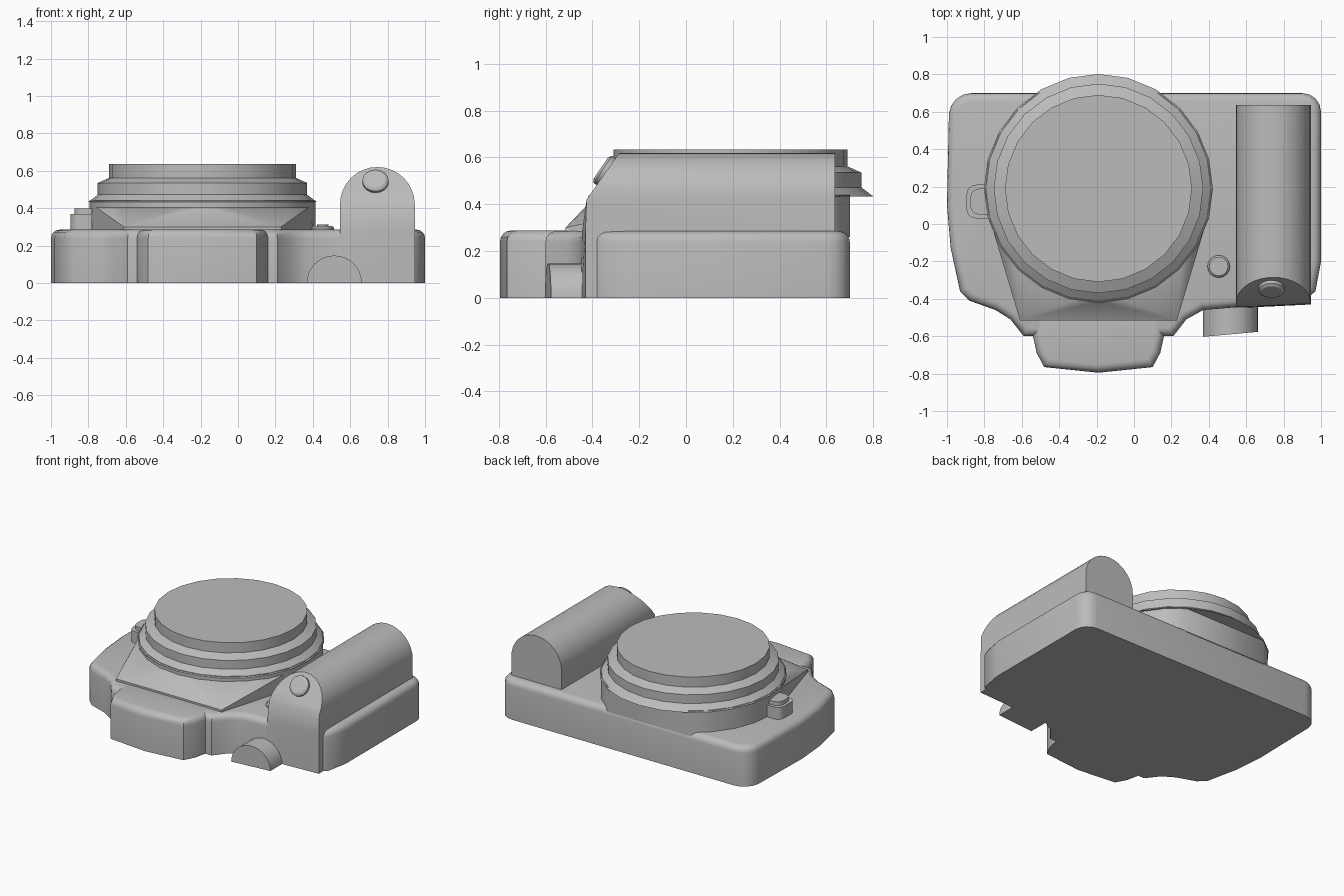
import bpy, bmesh, math
from mathutils import Vector

if "Cube" in bpy.data.objects:
    bpy.data.objects.remove(bpy.data.objects["Cube"])

grey = bpy.data.materials.new("mid grey")
grey.use_nodes = True
grey.diffuse_color = (0.5, 0.5, 0.5, 1)
grey.node_tree.nodes["Principled BSDF"].inputs["Base Color"].default_value = (0.5, 0.5, 0.5, 1)


def finish(name, bm, angle=30):
    bmesh.ops.recalc_face_normals(bm, faces=bm.faces)
    mesh = bpy.data.meshes.new(name)
    bm.to_mesh(mesh)
    bm.free()
    mesh.materials.append(grey)
    obj = bpy.data.objects.new(name, mesh)
    bpy.context.collection.objects.link(obj)
    bpy.ops.object.select_all(action="DESELECT")
    obj.select_set(True)
    bpy.context.view_layer.objects.active = obj
    bpy.ops.object.shade_smooth_by_angle(angle=math.radians(angle))
    return obj


def slab(name, outline, z0, z1, bevel=0.0, angle=40):
    """Extrude a plan outline upwards and round its top rim."""
    bm = bmesh.new()
    base = bm.faces.new([bm.verts.new((x, y, z0)) for x, y in outline])
    top = bmesh.ops.extrude_face_region(bm, geom=[base], use_keep_orig=True)["geom"]
    bmesh.ops.translate(bm, verts=[v for v in top if isinstance(v, bmesh.types.BMVert)],
                        vec=(0, 0, z1 - z0))
    if bevel:
        rim = [e for e in bm.edges if all(v.co.z > z1 - 1e-4 for v in e.verts)]
        bmesh.ops.bevel(bm, geom=rim, offset=bevel, segments=4, profile=0.5,
                        affect="EDGES", clamp_overlap=False)
    return finish(name, bm, angle)


def hull(name, points, angle=30):
    bm = bmesh.new()
    for p in points:
        bm.verts.new(p)
    made = bmesh.ops.convex_hull(bm, input=bm.verts)
    loose = {g for g in made["geom_interior"] + made["geom_unused"]
             if isinstance(g, bmesh.types.BMVert)}
    bmesh.ops.delete(bm, geom=list(loose), context="VERTS")
    bmesh.ops.dissolve_limit(bm, angle_limit=0.01, verts=bm.verts, edges=bm.edges)
    return finish(name, bm, angle)


def arc(cx, cy, r, a0, a1, n):
    angles = [math.radians(a0 + (a1 - a0) * i / n) for i in range(n + 1)]
    return [(cx + r * math.cos(a), cy + r * math.sin(a)) for a in angles]


def turned(name, centre, profile, segments=24, axis=(0, 0, 1)):
    """Stack of rings (radius, height) closed at both ends."""
    bm = bmesh.new()
    turn = Vector((0, 0, 1)).rotation_difference(Vector(axis))
    loops = []
    for r, h in profile:
        ring = arc(0, 0, r, 0, 360, segments)[:-1]
        loops.append([bm.verts.new(turn @ Vector((x, y, h)) + Vector(centre)) for x, y in ring])
    for low, high in zip(loops, loops[1:]):
        for i in range(segments):
            j = (i + 1) % segments
            bm.faces.new((low[i], low[j], high[j], high[i]))
    bm.faces.new(loops[0])
    bm.faces.new(loops[-1])
    return finish(name, bm)


# Main body with rounded back corners and sculpted front
body = (arc(0.90, 0.60, 0.1, 0, 90, 4) + arc(-0.87, 0.58, 0.12, 90, 175, 4)
        + [(-1, 0.1), (-0.98, -0.13), (-0.93, -0.36), (-0.88, -0.41), (-0.74, -0.46),
           (-0.66, -0.51), (-0.59, -0.6), (-0.5, -0.6), (0.12, -0.6), (0.21, -0.6),
           (0.28, -0.51), (0.37, -0.46), (0.55, -0.445), (0.9, -0.42), (0.97, -0.36), (1, -0.2)])
slab("body", body, 0, 0.285, 0.045)

# Viewfinder housing at the front
housing = [(-0.54, -0.45), (-0.54, -0.6), (-0.52, -0.69), (-0.48, -0.765), (-0.19, -0.795),
           (0.1, -0.765), (0.14, -0.69), (0.16, -0.6), (0.16, -0.45)]
slab("viewfinder_housing", housing, 0, 0.287, 0.045)

# Lens mount, flat at the back
LX = LY = 0.19
flat = math.degrees(math.asin((0.7 - LY) / 0.605))
slab("lens_mount", arc(-LX, LY, 0.605, 180 - flat, 360 + flat, 20), 0.26, 0.44)

# Sloping hood that joins the mount to the housing
hood = [(x, y, z) for z, pts in (
    (0.26, [(-0.61, -0.515), (0.23, -0.515), (0.41, 0.1), (-0.79, 0.1)]),
    (0.3, [(-0.61, -0.515), (0.23, -0.515)]),
    (0.405, arc(-LX, LY, 0.605, 200, 340, 12))) for x, y in pts]
hull("mount_hood", hood)

# Stepped lens barrel
turned("lens_barrel", (-LX, LY, 0),
       [(0.612, 0.432), (0.56, 0.472), (0.56, 0.535), (0.5, 0.562), (0.5, 0.635)])

# Hand grip: arched section with a raked front
section = [(0.545, 0), (0.945, 0)] + arc(0.745, 0.42, 0.2, 0, 180, 16)
grip = [(x, 0.637, z) for x, z in section]
grip += [(x, -0.45 + 0.05 * max(0, x - 0.55) if z < 0.1 else -0.425 + 0.14 * max(0, z - 0.42) / 0.2, z)
         for x, z in section]
grip += [(0.545, -0.445, 0.28), (0.945, -0.43, 0.28)]
hull("hand_grip", grip)

# Shutter button on the raked grip front
turned("shutter_button", (0.735, -0.335, 0.535),
       [(0.07, -0.02), (0.07, 0.025), (0.055, 0.035)], 16, (0, -0.83, 0.56))

# Half-buried command dial, slightly turned
dial = [(x, y + 0.09 * (x - 0.515), z) for y in (-0.59, -0.44)
        for x, z in arc(0.515, 0, 0.147, 0, 180, 16)]
hull("command_dial", dial)

# Lens release: D-shaped base and cap
for name, r, z in (("release_base", 0.09, 0.37), ("release_cap", 0.07, 0.398)):
    outline = ([(-0.78, 0.12 - r), (-0.78, 0.12 + r)]
               + arc(-0.825 - (r - 0.07), 0.12 + r - 0.05, 0.05, 90, 180, 4)
               + arc(-0.825 - (r - 0.07), 0.12 - r + 0.05, 0.05, 180, 270, 4))
    slab(name, outline, 0.25, z)

# Small lamp on the front plate
turned("lamp_ring", (0.453, -0.227, 0), [(0.06, 0.26), (0.06, 0.295), (0.05, 0.305), (0.035, 0.305)], 16)
turned("lamp_centre", (0.453, -0.227, 0), [(0.03, 0.28), (0.03, 0.312)], 12)
